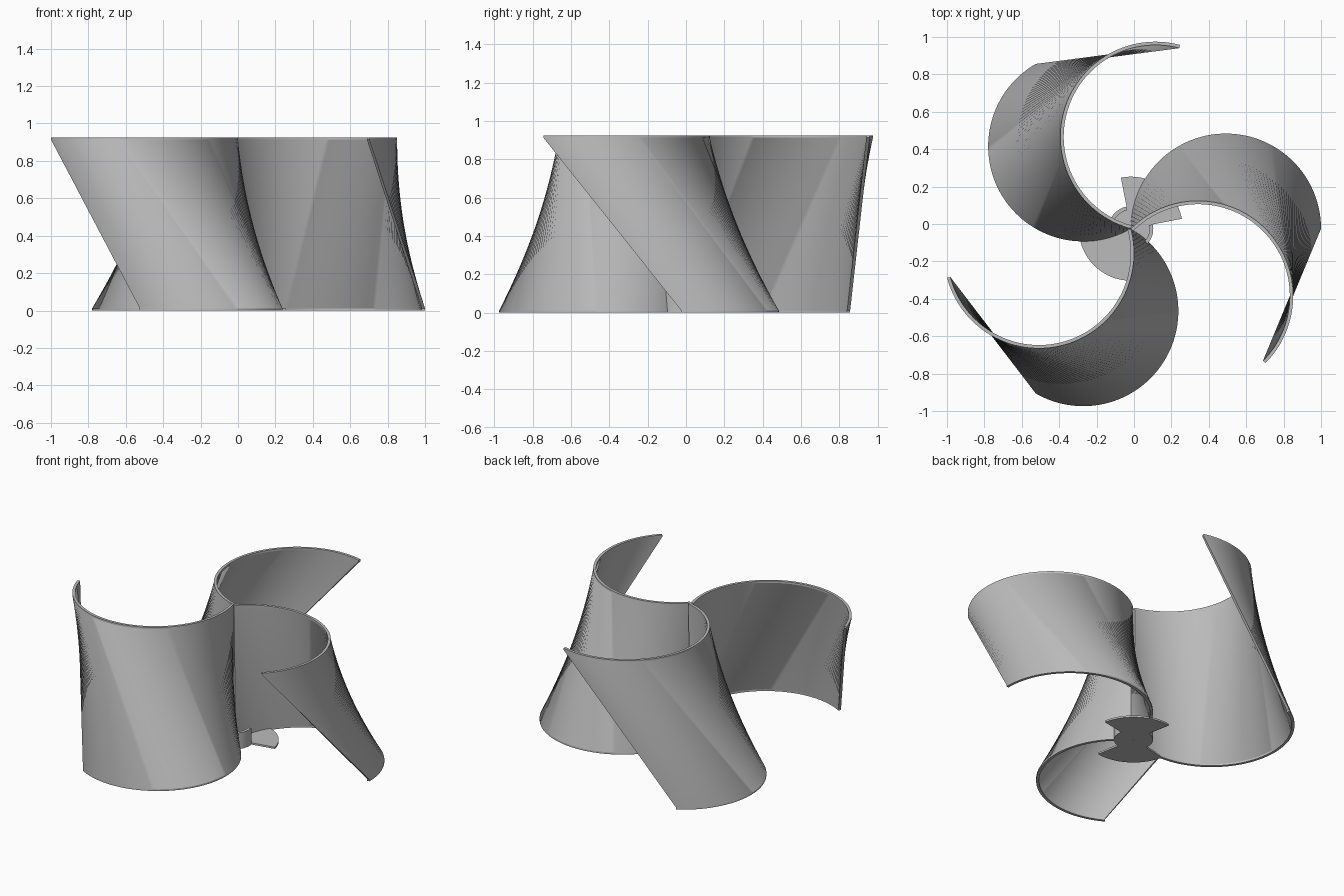
import bpy, bmesh, math
from mathutils import Vector, Matrix

if "Cube" in bpy.data.objects:
    bpy.data.objects.remove(bpy.data.objects["Cube"])

HUB = Vector((-0.017, -0.025, 0))   # turbine axis
D = 1.017                           # blade chord (semicircle diameter)
WALL = 0.018
H = 0.925
LIP = 0.012
TWIST = math.radians(-45)

grey = bpy.data.materials.new("grey metal")
grey.diffuse_color = (0.5, 0.5, 0.5, 1)
grey.use_nodes = True
grey.node_tree.nodes["Principled BSDF"].inputs["Base Color"].default_value = grey.diffuse_color


def finish(name, bm):
    bmesh.ops.recalc_face_normals(bm, faces=bm.faces)
    me = bpy.data.meshes.new(name)
    bm.to_mesh(me)
    bm.free()
    me.materials.append(grey)
    ob = bpy.data.objects.new(name, me)
    bpy.context.collection.objects.link(ob)
    ob.select_set(True)
    bpy.context.view_layer.objects.active = ob
    bpy.ops.object.shade_smooth_by_angle(angle=math.radians(30))
    ob.select_set(False)
    return ob


def loft(bm, rings):
    """Skin a stack of closed rings and cap the strip-shaped ends."""
    rows = [[bm.verts.new(p) for p in ring] for ring in rings]
    n = len(rows[0])
    for a, b in zip(rows, rows[1:]):
        for i in range(n):
            j = (i + 1) % n
            bm.faces.new((a[i], a[j], b[j], b[i]))
    for row in (rows[0], rows[-1]):
        for i in range(n // 2 - 1):
            bm.faces.new((row[i], row[i + 1], row[n - 2 - i], row[n - 1 - i]))


def arc(center, radius, a0, a1, z, steps):
    return [Vector((center.x + radius * math.cos(a0 + (a1 - a0) * i / steps),
                    center.y + radius * math.sin(a0 + (a1 - a0) * i / steps), z))
            for i in range(steps + 1)]


def blade_ring(angle, z):
    """Thin semicircle running from the axis out to the tip."""
    c = HUB + Vector((math.cos(angle), math.sin(angle), 0)) * D / 2
    outer = arc(c, D / 2, angle + math.pi, angle, z, 72)
    inner = arc(c, D / 2 - WALL, angle + math.pi, angle, z, 72)
    return outer + inner[::-1]


def sector(name, r0, r1, a0, a1, z1):
    """Solid ring sector standing on the ground."""
    a0, a1 = math.radians(a0), math.radians(a1)
    bm = bmesh.new()
    loft(bm, [arc(HUB, r1, a0, a1, z, 24) + arc(HUB, r0, a0, a1, z, 24)[::-1]
              for z in (0, z1)])
    return finish(name, bm)


# Three twisted blades, straight ruled between the bottom and top semicircles
for k in range(3):
    a = math.radians(120 * k)
    low, high = blade_ring(a, 0), blade_ring(a + TWIST, H)
    lift = Vector((0, 0, LIP))
    bm = bmesh.new()
    loft(bm, [low, [p + lift for p in low], [p - lift for p in high], high])
    finish(f"blade_{k + 1}", bm)

# Base: two wide fan plates, and two smaller hub plates with upright collars
for k in range(2):
    s = 180 * k
    sector(f"fan_plate_{k + 1}", 0.008, 0.278, 11 + s, 101 + s, LIP)
    sector(f"hub_plate_{k + 1}", 0.008, 0.12, -79 + s, 11 + s, LIP)
    sector(f"hub_collar_{k + 1}", 0.1, 0.12, -79 + s, 11 + s, 0.11)
